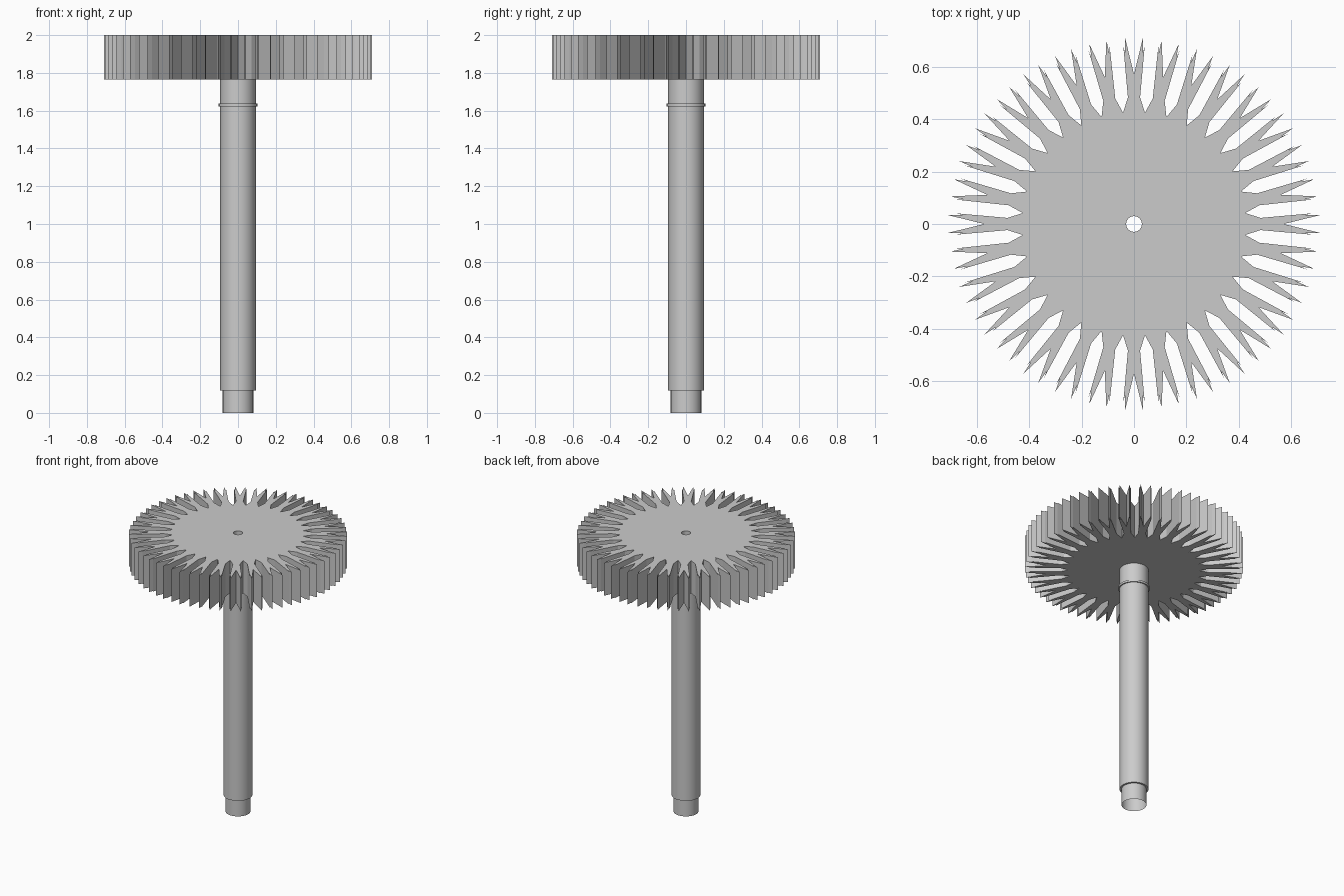
import bpy, bmesh, math

if "Cube" in bpy.data.objects:
    bpy.data.objects.remove(bpy.data.objects["Cube"])

grey = bpy.data.materials.new("plain grey")
grey.diffuse_color = (0.6, 0.6, 0.6, 1)
grey.use_nodes = True
grey.node_tree.nodes["Principled BSDF"].inputs["Base Color"].default_value = grey.diffuse_color


def make_object(name, bm):
    bmesh.ops.remove_doubles(bm, verts=bm.verts, dist=1e-5)
    bmesh.ops.recalc_face_normals(bm, faces=bm.faces)
    mesh = bpy.data.meshes.new(name)
    bm.to_mesh(mesh)
    bm.free()
    mesh.materials.append(grey)
    ob = bpy.data.objects.new(name, mesh)
    bpy.context.collection.objects.link(ob)
    return ob


def polar(deg, r, z):
    a = math.radians(deg)
    return (r * math.cos(a), r * math.sin(a), z)


# Toothed wheel: 32 forked teeth around a small bore
TEETH, Z0, Z1 = 32, 1.765, 2.0
STEP = 360 / TEETH
half = [(2.7, 0.71), (3.05, 0.655), (3.45, 0.685), (2.75, 0.485), (STEP / 2, 0.427)]
tooth = [(-a, r) for a, r in reversed(half)] + [(0, 0.572)] + half
bore = [(STEP / 2, 0.03), (-STEP / 2, 0.03)]
bm = bmesh.new()
for k in range(TEETH):
    rim = [(a + k * STEP, r) for a, r in tooth]
    hole = [(a + k * STEP, r) for a, r in bore]
    # top and bottom sectors
    for z in (Z0, Z1):
        bm.faces.new([bm.verts.new(polar(a, r, z)) for a, r in rim + hole])
    # upright walls of the tooth and the bore
    for line in (rim, hole):
        for p, q in zip(line, line[1:]):
            bm.faces.new([bm.verts.new(c) for c in (
                polar(*p, Z0), polar(*q, Z0), polar(*q, Z1), polar(*p, Z1))])
make_object("toothed_wheel", bm)

# Hollow stepped shaft with a thin collar, open at the bottom
profile = [(0.081, 0.0), (0.081, 0.118), (0.094, 0.118), (0.094, 1.622),
           (0.102, 1.622), (0.102, 1.637), (0.094, 1.637), (0.094, 1.765)]
SIDES = 48
bm = bmesh.new()
for k in range(SIDES):
    a, b = 360 * k / SIDES, 360 * (k + 1) / SIDES
    for (r0, z0), (r1, z1) in zip(profile, profile[1:]):
        bm.faces.new([bm.verts.new(c) for c in (
            polar(a, r0, z0), polar(b, r0, z0), polar(b, r1, z1), polar(a, r1, z1))])
shaft = make_object("shaft", bm)
bpy.context.view_layer.objects.active = shaft
shaft.select_set(True)
bpy.ops.object.shade_smooth_by_angle(angle=math.radians(30))
